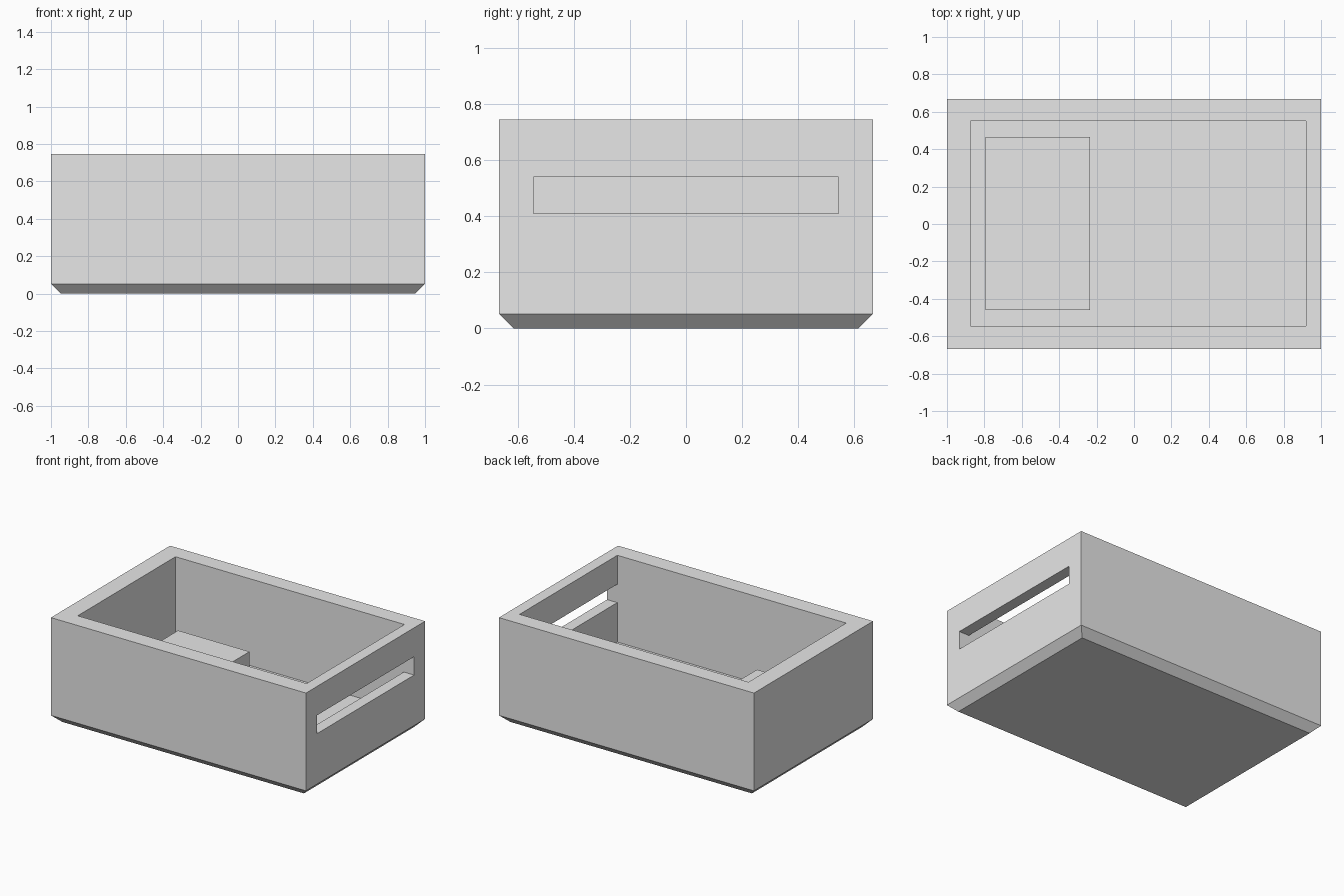
import bpy
import bmesh
from mathutils import Vector

cube = bpy.data.objects.get("Cube")
if cube:
    bpy.data.objects.remove(cube, do_unlink=True)

# Single plain grey
grey = bpy.data.materials.new("light_grey")
grey.use_nodes = True
colour = (0.8, 0.8, 0.8, 1)
grey.diffuse_color = colour
grey.node_tree.nodes["Principled BSDF"].inputs["Base Color"].default_value = colour


def box(name, low, high, bottom_chamfer=0):
    """Box between two corners, optionally chamfered around its base."""
    low, high = Vector(low), Vector(high)
    bm = bmesh.new()
    bmesh.ops.create_cube(bm, size=1)
    size, middle = high - low, (low + high) / 2
    for v in bm.verts:
        v.co = Vector(a * b for a, b in zip(v.co, size)) + middle
    if bottom_chamfer:
        base_edges = [e for e in bm.edges
                      if all(abs(v.co.z - low.z) < 1e-4 for v in e.verts)]
        bmesh.ops.bevel(bm, geom=base_edges, offset=bottom_chamfer,
                        segments=1, affect='EDGES')
    mesh = bpy.data.meshes.new(name)
    bm.to_mesh(mesh)
    bm.free()
    mesh.materials.append(grey)
    obj = bpy.data.objects.new(name, mesh)
    bpy.context.collection.objects.link(obj)
    return obj


def cut(target, cutter):
    """Subtract the cutter from the target and discard it."""
    cutter.hide_render = True
    mod = target.modifiers.new("cut", 'BOOLEAN')
    mod.operation = 'DIFFERENCE'
    mod.solver = 'EXACT'
    mod.object = cutter
    bpy.context.view_layer.objects.active = target
    bpy.ops.object.modifier_apply(modifier=mod.name)
    bpy.data.objects.remove(cutter, do_unlink=True)


FLOOR = 0.13

# Open tray with a chamfered base
tray = box("tray", (-1, -0.667, 0), (1, 0.667, 0.745), bottom_chamfer=0.052)
cut(tray, box("cavity_cutter", (-0.875, -0.545, FLOOR), (0.92, 0.55, 1)))

# Long slot through the left end wall
cut(tray, box("slot_cutter", (0.8, -0.544, 0.41), (1.2, 0.544, 0.54)))

# Raised block on the cavity floor
box("raised_block", (-0.795, -0.46, FLOOR - 0.02), (-0.235, 0.465, 0.276))
